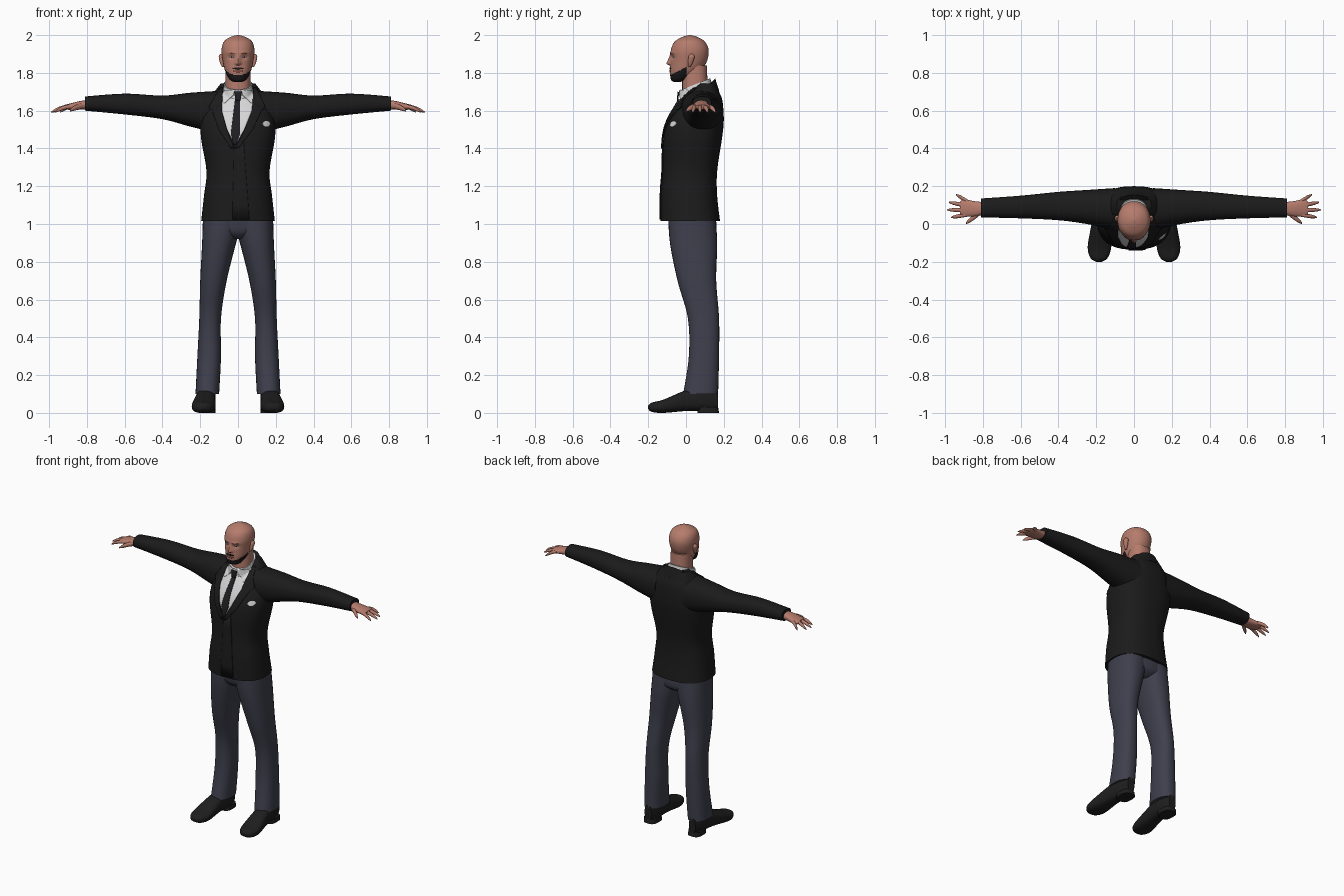
import bpy, bmesh, math
from mathutils import Vector
from mathutils.bvhtree import BVHTree

cube = bpy.data.objects.get("Cube")
if cube:
    bpy.data.objects.remove(cube, do_unlink=True)


def material(name, red, green, blue):
    mat = bpy.data.materials.new(name)
    mat.use_nodes = True
    colour = (red, green, blue, 1)
    mat.diffuse_color = colour
    shader = mat.node_tree.nodes["Principled BSDF"]
    shader.inputs["Base Color"].default_value = colour
    shader.inputs["Roughness"].default_value = .8
    return mat


SKIN = material("skin", .46, .2, .15)
JACKET = material("jacket black", .011, .011, .011)
SHIRT = material("shirt white", .68, .68, .68)
TIE = material("tie black", .014, .014, .017)
TROUSERS = material("trouser slate", .05, .05, .075)
SHOE = material("shoe black", .013, .013, .013)
BEARD = material("beard black", .01, .009, .009)
LIP = material("lip brown", .25, .09, .07)

SIDES = {"left": 1, "right": -1}
surfaces = {}


def finish(name, bm, mats):
    bmesh.ops.recalc_face_normals(bm, faces=bm.faces)
    surfaces[name] = BVHTree.FromBMesh(bm)
    mesh = bpy.data.meshes.new(name)
    bm.to_mesh(mesh)
    bm.free()
    for mat in mats:
        mesh.materials.append(mat)
    mesh.polygons.foreach_set("use_smooth", [True] * len(mesh.polygons))
    mesh.set_sharp_from_angle(angle=math.pi / 4)
    obj = bpy.data.objects.new(name, mesh)
    bpy.context.collection.objects.link(obj)
    return obj


def spline(rows, steps):
    """Smooth curve through rows of numbers."""
    padded = [rows[0], *rows, rows[-1]]
    curve = []
    for before, start, end, after in zip(padded, padded[1:], padded[2:], padded[3:]):
        for step in range(steps):
            t = step / steps
            ease = t * t * (3 - 2 * t)
            curve.append([b + (c - b) * ease
                          + (c - a) / 2 * t * (1 - t) ** 2
                          - (d - b) / 2 * t * t * (1 - t)
                          for a, b, c, d in zip(before, start, end, after)])
    return curve + [rows[-1]]


def rounded(value, power):
    return math.copysign(abs(value) ** (2 / power), value)


def loft(name, axis, rows, mats, power=2.3, sides=32, steps=6, side=1, tweak=None, paint=None):
    """Rows hold the place along the axis, then min and max of the two other axes."""
    bm = bmesh.new()
    rings = []
    for along, u_min, u_max, v_min, v_max in spline(rows, steps):
        ring = []
        for k in range(sides):
            angle = math.tau * k / sides
            u = (u_min + u_max + (u_max - u_min) * rounded(math.cos(angle), power)) / 2
            v = (v_min + v_max + (v_max - v_min) * rounded(math.sin(angle), power)) / 2
            co = Vector({"x": (along, u, v), "y": (u, along, v), "z": (u, v, along)}[axis])
            if tweak:
                co = tweak(co)
            co.x *= side
            ring.append(bm.verts.new(co))
        rings.append(ring)
    for low, high in zip(rings, rings[1:]):
        for k in range(sides):
            bm.faces.new((low[k - 1], low[k], high[k], high[k - 1]))
    bm.faces.new(rings[0])
    bm.faces.new(rings[-1])
    if paint:
        for face in bm.faces:
            face.material_index = paint(face.calc_center_median())
    return finish(name, bm, mats)


def centred(rows):
    """Rows of height, half width, front and back."""
    return [(z, -half, half, front, back) for z, half, front, back in rows]


def patch(name, rows, mat, targets, lift, side=1, lean=0, cols=12, steps=5, thick=.007):
    """Thin plate laid on the front of the targets; rows are height, inner x, outer x."""
    bm = bmesh.new()
    lines = []
    for i in range((len(rows) - 1) * steps + 1):
        k = min(i // steps, len(rows) - 2)
        z, inner, outer = Vector(rows[k]).lerp(Vector(rows[k + 1]), i / steps - k)
        line = []
        for col in range(cols + 1):
            x = side * (inner + (outer - inner) * col / cols) - lean * (1.7 - z)
            hits = [surfaces[t].ray_cast(Vector((x, -1, z)), Vector((0, 1, 0)))[0] for t in targets]
            y = min([hit.y for hit in hits if hit], default=.06)
            line.append(bm.verts.new((x, y - lift, z)))
        lines.append(line)
    for upper, lower in zip(lines, lines[1:]):
        for c in range(cols):
            bm.faces.new((upper[c], upper[c + 1], lower[c + 1], lower[c]))
    solid = finish(name, bm, [mat]).modifiers.new("thickness", "SOLIDIFY")
    solid.thickness, solid.offset = thick, 0


def lens(name, x, z, width, height, mat, targets, lift=.001, side=1):
    """Small oval plate."""
    rows = []
    for k in range(7):
        t = math.cos(math.pi * k / 6)
        half = width / 2 * math.sqrt(1.05 - t * t)
        rows.append((z + height / 2 * t, x - half, x + half))
    patch(name, rows, mat, targets, lift, side, steps=1, thick=.003)


def digit(name, start, end, radius, side):
    """Tapered finger that curls down to its tip."""
    rows = []
    for k in range(7):
        f = k / 6
        x, y, z = Vector(start).lerp(Vector(end), f)
        z += (start[2] - end[2]) * (f - f * f)
        r = radius * (1 - .75 * f ** 5)
        rows.append((x, y - r, y + r, z - r, z + r))
    loft(name, "x", rows, [SKIN], power=2, sides=14, steps=2, side=side)


# Jacket body
loft("jacket_body", "z", centred([
    (1.015, .195, -.135, .18), (1.15, .18, -.135, .165), (1.28, .167, -.125, .165),
    (1.45, .195, -.12, .19), (1.55, .195, -.095, .2), (1.65, .157, -.035, .193),
    (1.7, .125, .01, .175), (1.745, .09, .065, .155)]), [JACKET], power=2.5, sides=48)

# Sleeves, hands, trouser legs and shoes, built once per side
for tag, s in SIDES.items():
    loft(tag + "_sleeve", "x", [
        (.1, -.03, .19, 1.48, 1.705), (.25, 0, .18, 1.515, 1.695), (.4, .02, .17, 1.555, 1.68),
        (.6, .03, .15, 1.58, 1.69), (.81, .035, .135, 1.6, 1.675)], [JACKET], side=s)
    loft(tag + "_palm", "x", [
        (.78, .055, .115, 1.61, 1.66), (.84, .04, .12, 1.605, 1.65),
        (.9, .04, .13, 1.605, 1.635), (.92, .05, .12, 1.61, 1.63)], [SKIN], side=s)
    for i, finger in enumerate(("index", "middle", "ring", "little")):
        reach = .99 - .015 * (i - 1.2) ** 2
        digit(f"{tag}_{finger}_finger", (.88, .05 + .023 * i, 1.622),
              (reach, .035 + .04 * i, 1.592), .011, s)
    digit(tag + "_thumb", (.81, .065, 1.625), (.89, .004, 1.6), .015, s)

    loft(tag + "_trouser_leg", "z", [
        (.1, .1, .225, -.015, .17), (.3, .09, .215, .015, .175), (.5, .09, .205, .01, .175),
        (.7, .06, .2, -.045, .16), (.9, .01, .19, -.085, .165), (1.06, -.03, .185, -.095, .155)],
        [TROUSERS], side=s)
    loft(tag + "_shoe", "y", [
        (-.2, .17, .2, .02, .04), (-.18, .14, .23, .005, .055), (-.12, .12, .245, 0, .07),
        (0, .12, .225, .01, .12), (.1, .12, .21, .012, .14), (.17, .14, .19, .02, .12)],
        [SHOE], power=2.6, side=s)
    loft(tag + "_heel", "z", [(0, .12, .21, .06, .175), (.03, .12, .21, .065, .17)],
         [SHOE], power=3, steps=1, side=s)

# Seat of the trousers
loft("trouser_seat", "z", centred([
    (.92, .05, -.04, .12), (.96, .16, -.08, .16), (1.06, .18, -.095, .155)]), [TROUSERS])


# Neck and collars, the collars rising towards the back
def tilt(slope):
    return lambda co: co + Vector((0, 0, slope * (co.y - .05)))


loft("neck", "z", centred([(1.62, .07, -.02, .12), (1.84, .064, -.02, .11)]), [SKIN])
loft("shirt_collar", "z", centred([(1.655, .088, -.036, .14), (1.74, .073, -.03, .13)]),
     [SHIRT], tweak=tilt(.4))
loft("jacket_collar", "z", centred([(1.6, .115, 0, .175), (1.68, .092, .005, .155)]),
     [JACKET], tweak=tilt(.85))

# Shirt front, tie, lapels and pocket square laid on the chest
CHEST = ["jacket_body", "left_sleeve", "right_sleeve"]
THROAT = CHEST + ["shirt_collar"]
LEAN = .06
patch("shirt_front", [(1.71, -.095, .095), (1.6, -.08, .08), (1.5, -.045, .045), (1.42, 0, .005)],
      SHIRT, CHEST, .002, lean=LEAN, cols=20)
patch("tie_knot", [(1.7, -.02, .02), (1.655, -.013, .013)], TIE, THROAT, .011)
patch("tie_blade", [(1.66, -.013, .013), (1.48, -.025, .025), (1.42, -.008, .008)],
      TIE, THROAT, .006, lean=LEAN)
patch("jacket_front_edge", [(1.43, -.02, .03), (1.025, -.03, .06)], JACKET, CHEST, .002)
lens("pocket_square", .15, 1.53, .04, .03, SHIRT, CHEST, .005)
for tag, s in SIDES.items():
    patch(tag + "_collar_point", [(1.71, .014, .07), (1.68, .026, .085), (1.64, .068, .076)],
          SHIRT, THROAT, .004, side=s)
    patch(tag + "_lapel", [(1.72, .08, .095), (1.62, .08, .15), (1.6, .08, .13),
                           (1.5, .047, .09), (1.4, 0, .02)], JACKET, CHEST, .006, side=s, lean=LEAN)


# Head with eye sockets, brow and nose pushed into the face
def bump(x, z, width, height):
    return math.exp(-(x / width) ** 2 - (z / height) ** 2)


def shape_face(co):
    if co.y < 0:
        x, z = abs(co.x), co.z
        ridge = max(0, min(1, (1.9 - z) * 20, (z - 1.838) * 100))
        co.y += .009 * bump(x - .034, z - 1.883, .017, .011)
        co.y -= .004 * bump(x - .03, z - 1.905, .03, .008)
        co.y -= .022 * ridge * bump(x, 0, .008 + .006 * ridge, 1)
    return co


def beard_rule(centre):
    jawline = 1.83 + centre.y / 2
    return int(centre.y < .004 and centre.z < jawline)


loft("head", "z", centred([
    (1.752, .02, -.065, -.03), (1.765, .045, -.08, .01), (1.81, .068, -.085, .075),
    (1.86, .08, -.082, .11), (1.92, .087, -.08, .12), (1.965, .075, -.06, .1),
    (1.99, .04, -.02, .06), (2, .005, .015, .025)]),
    [SKIN, BEARD], power=2.1, sides=112, steps=12, tweak=shape_face, paint=beard_rule)

# Mouth, moustache, eyes, eyebrows and ears
FACE = ["head"]
lens("lips", 0, 1.81, .046, .013, LIP, FACE)
lens("moustache", 0, 1.824, .056, .01, BEARD, FACE)
for tag, s in SIDES.items():
    lens(tag + "_eye", .034, 1.883, .024, .009, SHIRT, FACE, side=s)
    lens(tag + "_iris", .034, 1.883, .008, .008, BEARD, FACE, .002, s)
    lens(tag + "_eyebrow", .034, 1.904, .036, .005, LIP, FACE, side=s)
    loft(tag + "_ear", "z", [
        (1.83, .074, .084, .012, .022), (1.85, .074, .094, .01, .034),
        (1.885, .076, .102, .013, .046), (1.9, .078, .094, .022, .036)], [SKIN], sides=18, side=s)
